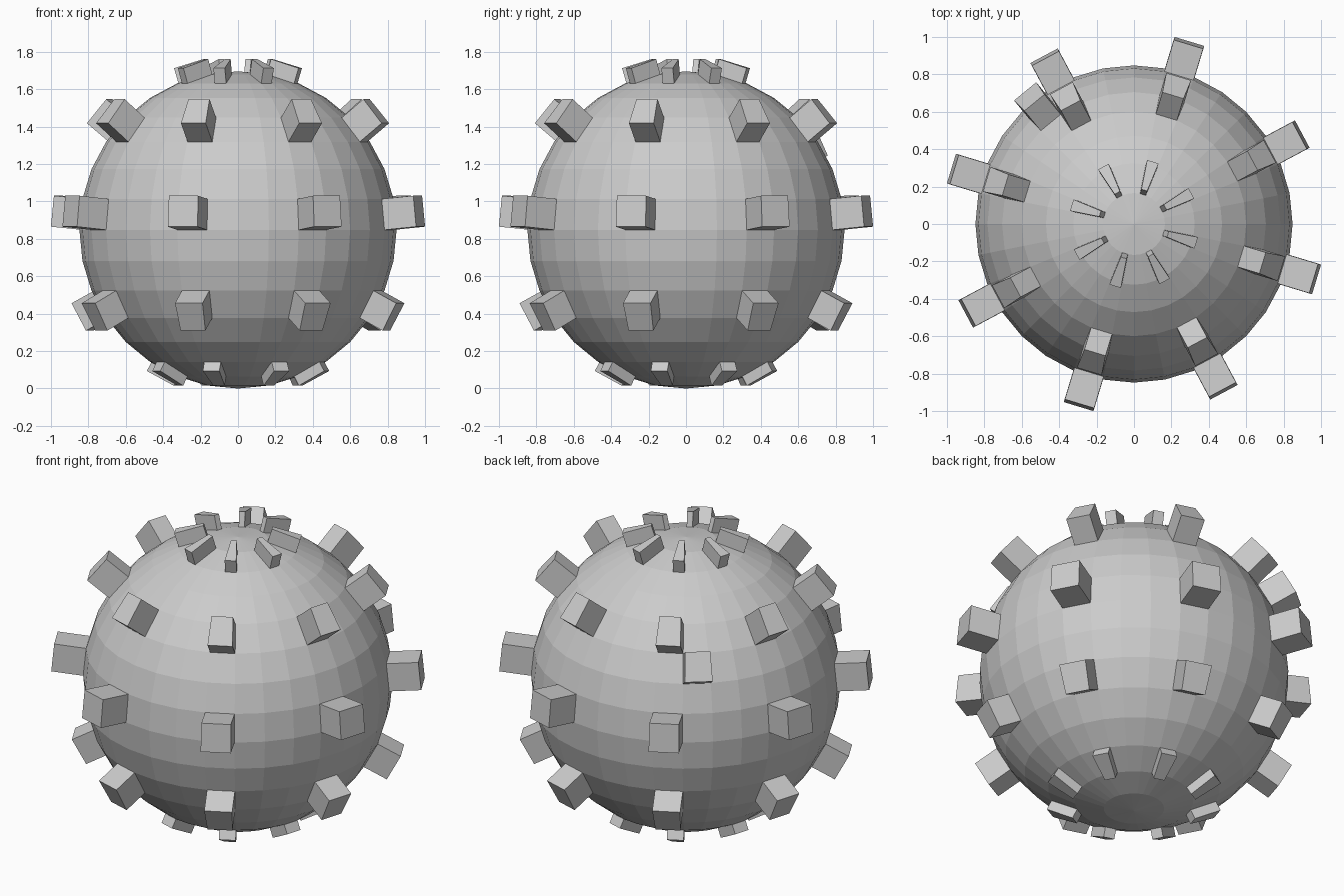
import bpy, bmesh
from math import atan2, degrees, hypot

if "Cube" in bpy.data.objects:
    bpy.data.objects.remove(bpy.data.objects["Cube"])

R = 0.848            # ball radius
SEG, RINGS = 32, 16

# ring elevation of each stud row (degrees) -> stud height
ROWS = {73.125: 0.085, 39.375: 0.157, 5.625: 0.177, -28.125: 0.144, -61.875: 0.056}
# one stray stud between two rows: (elevation, azimuth, height)
STRAY = (28.125, 129.375, 0.156)


def near(a, b):
    return abs(a - b) < 3


def stud_height(face):
    """Height of the stud that grows from a face, or 0 for a plain face."""
    top = [v.co for v in face.verts]
    lo, hi = min(c.z for c in top), max(c.z for c in top)
    els = [degrees(atan2(c.z, hypot(c.x, c.y))) for c in top]
    el = (min(els) + max(els)) / 2
    c = face.calc_center_median()
    az = degrees(atan2(c.y, c.x)) % 360
    if near(el, STRAY[0]) and near(az, STRAY[1]):
        return STRAY[2]
    if near(az % 45, 28.125):
        for row, height in ROWS.items():
            if near(el, row):
                return height
    return 0


# faceted ball
bm = bmesh.new()
bmesh.ops.create_uvsphere(bm, u_segments=SEG, v_segments=RINGS, radius=R)
bm.normal_update()

# studs extruded straight out of every fourth face of each row
studs = {f: stud_height(f) for f in bm.faces if len(f.verts) == 4}
studs = {f: h for f, h in studs.items() if h}
jobs = [(f, h, f.normal.copy()) for f, h in studs.items()]
for face, height, normal in jobs:
    out = bmesh.ops.extrude_discrete_faces(bm, faces=[face])
    bmesh.ops.translate(bm, verts=out["faces"][0].verts[:], vec=normal * height)

bmesh.ops.translate(bm, verts=bm.verts[:], vec=(0, 0, R))
bmesh.ops.recalc_face_normals(bm, faces=bm.faces[:])
mesh = bpy.data.meshes.new("studded_ball")
bm.to_mesh(mesh)
bm.free()
bpy.context.collection.objects.link(bpy.data.objects.new("studded_ball", mesh))
